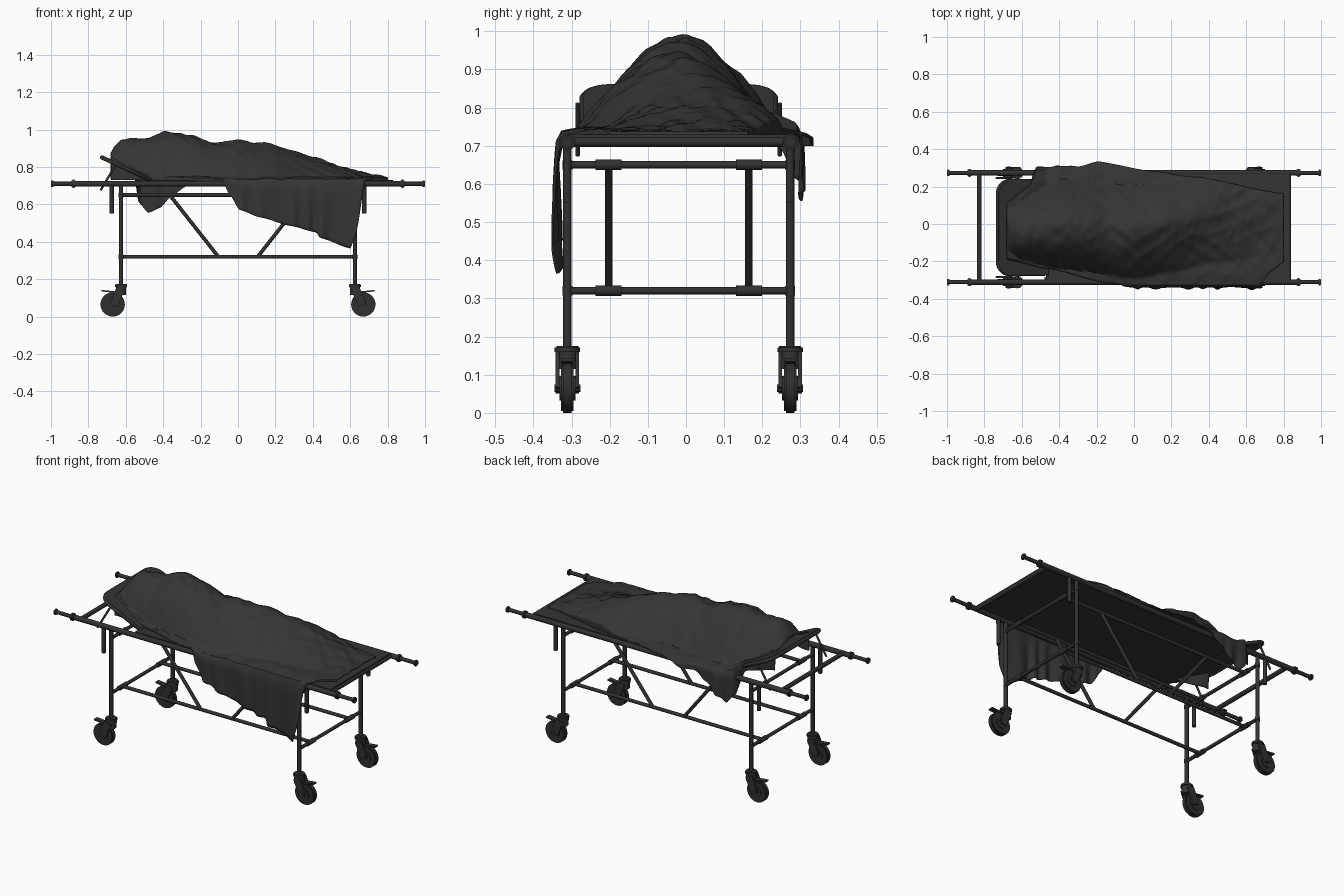
import bpy, bmesh, math
from mathutils import Vector, Matrix, noise

cube = bpy.data.objects.get("Cube")
if cube:
    bpy.data.objects.remove(cube)

parts = []
MID = -0.019         # centre line of the frame
HALF = 0.292         # half the distance between the rails
RAIL_Z = 0.71


def material(name, rgb, rough):
    mat = bpy.data.materials.new(name)
    mat.use_nodes = True
    mat.diffuse_color = (*rgb, 1)
    shader = mat.node_tree.nodes["Principled BSDF"]
    shader.inputs["Base Color"].default_value = (*rgb, 1)
    shader.inputs["Roughness"].default_value = rough
    return mat


steel = material("dark steel", (0.032, 0.031, 0.03), 0.6)
fabric = material("charcoal cloth", (0.035, 0.035, 0.035), 0.9)
rubber = material("dark rubber", (0.028, 0.028, 0.028), 0.8)


def finish(name, bm, mat):
    bmesh.ops.recalc_face_normals(bm, faces=bm.faces)
    mesh = bpy.data.meshes.new(name)
    bm.to_mesh(mesh)
    bm.free()
    mesh.materials.append(mat)
    obj = bpy.data.objects.new(name, mesh)
    bpy.context.collection.objects.link(obj)
    parts.append(obj)
    return obj


def tube(name, a, b, radius, mat=steel, sides=14, bevel=0):
    a, b = Vector(a), Vector(b)
    turn = (b - a).to_track_quat('Z', 'Y').to_matrix().to_4x4()
    bm = bmesh.new()
    bmesh.ops.create_cone(bm, cap_ends=True, segments=sides, radius1=radius, radius2=radius,
                          depth=(b - a).length, matrix=Matrix.Translation((a + b) / 2) @ turn)
    if bevel:
        rims = [e for e in bm.edges if any(len(f.verts) > 4 for f in e.link_faces)]
        bmesh.ops.bevel(bm, geom=rims, offset=bevel, segments=2, affect='EDGES')
    return finish(name, bm, mat)


def box(name, centre, size, mat=steel, tilt=0):
    bm = bmesh.new()
    bmesh.ops.create_cube(bm, size=1, matrix=Matrix.Translation(centre)
                          @ Matrix.Rotation(tilt, 4, 'Y') @ Matrix.Diagonal((*size, 1)))
    return finish(name, bm, mat)


def along(points, x):
    """Smooth interpolation through (position, value) pairs."""
    if x <= points[0][0]:
        return points[0][1]
    for (x0, v0), (x1, v1) in zip(points, points[1:]):
        if x <= x1:
            t = (x - x0) / (x1 - x0)
            t = (t + t * t * (3 - 2 * t)) / 2
            return v0 + (v1 - v0) * t
    return points[-1][1]


# Rails, grips, legs and casters, repeated on both sides and both ends
for side, s in (("right", -1), ("left", 1)):
    y = MID + s * HALF
    tube(side + "_rail", (-0.89, y, RAIL_Z), (0.89, y, RAIL_Z), 0.015)
    for end, e in (("head", -1), ("foot", 1)):
        tag = f"{side}_{end}_"
        x = e * 0.625
        tube(tag + "grip", (e * 0.88, y, RAIL_Z), (e, y, RAIL_Z), 0.011)
        tube(tag + "grip_collar", (e * 0.87, y, RAIL_Z), (e * 0.89, y, RAIL_Z), 0.022, bevel=0.004)
        tube(tag + "grip_knob", (e * 0.985, y, RAIL_Z), (e, y, RAIL_Z), 0.018, bevel=0.004)
        tube(tag + "leg", (x, y, 0.16), (x, y, RAIL_Z), 0.011)
        tube(tag + "folded_post", (e * 0.675, y, 0.55), (e * 0.675, y, RAIL_Z), 0.011)
        for z in (0.32, 0.65):
            tube(tag + "leg_collar", (x, y, z - 0.012), (x, y, z + 0.012), 0.013)
        # Caster
        hub = x + e * 0.045
        tube(tag + "swivel_plate", (x, y, 0.155), (x, y, 0.175), 0.033, bevel=0.004)
        tube(tag + "swivel_housing", (x, y, 0.115), (x, y, 0.158), 0.028)
        tube(tag + "wheel", (hub, y - 0.016, 0.065), (hub, y + 0.016, 0.065), 0.065,
             rubber, sides=32, bevel=0.005)
        tube(tag + "axle", (hub, y - 0.034, 0.065), (hub, y + 0.034, 0.065), 0.01)
        for f in (-1, 1):
            fy = y + f * 0.026
            box(tag + "fork", (x + e * 0.022, fy, 0.105), (0.045, 0.01, 0.1), steel, -e * 0.4)
            tube(tag + "hub_cap", (hub, y + f * 0.014, 0.065), (hub, y + f * 0.021, 0.065), 0.032)
        box(tag + "brake_pedal", (hub + e * 0.025, y, 0.135), (0.07, 0.03, 0.008), steel, -e * 0.1)

# Cross bars at each end
for end, e in (("head", -1), ("foot", 1)):
    tube(end + "_cross_bar", (e * 0.827, MID - HALF, RAIL_Z), (e * 0.827, MID + HALF, RAIL_Z), 0.013)
    for z in (0.32, 0.65):
        tube(end + "_leg_tie", (e * 0.625, MID - HALF, z), (e * 0.625, MID + HALF, z), 0.01)

# Inner long bars with sleeves and diagonal braces
for s in (-1, 1):
    y = MID + s * 0.184
    for z in (0.32, 0.65):
        tube("long_bar", (-0.625, y, z), (0.625, y, z), 0.01)
        for e in (-1, 1):
            tube("bar_sleeve", (e * 0.625, y - 0.034, z), (e * 0.625, y + 0.034, z), 0.014)
    for e in (-1, 1):
        tube("diagonal_brace", (e * 0.105, y, 0.32), (e * 0.365, y, 0.65), 0.01)
    y = MID + s * 0.265
    tube("backrest_strut", (-0.735, y, 0.675), (-0.655, y, 0.81), 0.006)
    tube("backrest_hinge", (-0.47, y, RAIL_Z), (-0.47, MID + s * HALF, RAIL_Z), 0.01)

# Flat bed
box("bed_panel", (0.18, MID, 0.722), (1.3, 2 * HALF - 0.01, 0.014), fabric)

# Tilted backrest: padded panel with rounded head corners and a rim tube
slope = Matrix.Translation((-0.465, MID, 0.728)) @ Matrix.Rotation(math.radians(25), 4, 'Y')
outline = [Vector((0, -0.25, 0))]
for s, start in ((-1, 270), (1, 180)):
    for k in range(9):
        a = math.radians(start - k * 90 / 8)
        outline.append(Vector((-0.22 + 0.07 * math.cos(a), s * 0.18 + 0.07 * math.sin(a), 0)))
outline.append(Vector((0, 0.25, 0)))
bm = bmesh.new()
pad = bm.faces.new([bm.verts.new(slope @ p) for p in outline])
lift = bmesh.ops.extrude_face_region(bm, geom=[pad])
up = slope.to_3x3() @ Vector((0, 0, 0.012))
bmesh.ops.translate(bm, vec=up, verts=[v for v in lift["geom"] if isinstance(v, bmesh.types.BMVert)])
finish("backrest_pad", bm, fabric)
path = bpy.data.curves.new("backrest_rim", 'CURVE')
path.dimensions = '3D'
path.bevel_depth = 0.011
path.bevel_resolution = 2
line = path.splines.new('POLY')
line.points.add(len(outline) - 1)
for point, p in zip(line.points, outline):
    point.co = (*(slope @ p), 1)
line.use_cyclic_u = True
path.materials.append(steel)
bpy.context.collection.objects.link(bpy.data.objects.new("backrest_rim", path))

# Draped sheet: crest height and position, slopes to each side, edges and hems along x
crest = [(-0.68, 0.865), (-0.66, 0.9), (-0.62, 0.935), (-0.55, 0.945), (-0.48, 0.945), (-0.385, 0.98),
         (-0.25, 0.96), (-0.13, 0.92), (0, 0.935), (0.15, 0.92), (0.28, 0.88), (0.4, 0.845),
         (0.55, 0.795), (0.65, 0.765), (0.8, 0.738)]
ridge = [(-0.6, -0.03), (-0.38, 0), (0, -0.03), (0.2, 0.01), (0.4, 0.07), (0.7, 0.03)]
front_width = [(-0.68, 0.11), (-0.6, 0.16), (-0.4, 0.235), (0, 0.26), (0.4, 0.28), (0.8, 0.18)]
back_width = [(-0.68, 0.1), (-0.6, 0.16), (-0.4, 0.24), (0.1, 0.23), (0.5, 0.19), (0.8, 0.15)]
front_power = [(-0.3, 2.2), (0.1, 1.5)]
front = [(-0.7, -0.18), (-0.46, -0.235), (-0.15, -0.31), (0, -0.328), (0.67, -0.328), (0.73, -0.25), (0.8, -0.2)]
back = [(-0.7, 0.1), (-0.56, 0.2), (-0.52, 0.29), (-0.3, 0.3), (-0.19, 0.33), (0.1, 0.28),
        (0.3, 0.25), (0.8, 0.16)]
front_hem = [(-0.08, 0.73), (-0.05, 0.66), (0.01, 0.57), (0.12, 0.53), (0.28, 0.485), (0.42, 0.45),
             (0.44, 0.42), (0.6, 0.365), (0.63, 0.44), (0.68, 0.73)]
back_hem = [(-0.55, 0.735), (-0.53, 0.61), (-0.48, 0.555), (-0.42, 0.58), (-0.35, 0.65), (-0.27, 0.7),
            (-0.19, 0.7), (-0.1, 0.73)]


def crease(x, y):
    """Long wrinkles running diagonally over the cloth."""
    total = 0
    for angle, size, depth in ((0.6, 12, 0.009), (-0.7, 15, 0.008), (1.2, 22, 0.003)):
        u = x * math.cos(angle) + y * math.sin(angle)
        v = y * math.cos(angle) - x * math.sin(angle)
        n = noise.noise((u * size * 0.3, v * size, size))
        total += depth * (1 - 2.5 * abs(n))
    return total


def sheet_point(x, v):
    y0, y1 = along(front, x), along(back, x)
    across = min(max((v - 0.2) / 0.6, 0), 1)
    y = y0 + (y1 - y0) * across
    bed = 0.734 + max(0, -0.47 - x) * 0.5
    base = bed + 0.008 * min(1, max(0, 0.8 - x) * 4)
    base -= max(0, abs(y - MID) - 0.25) * 0.2
    t = y - along(ridge, x)
    if t < 0:
        bump = max(0, 1 - (-t / along(front_width, x)) ** along(front_power, x))
    else:
        bump = max(0, 1 - (t / along(back_width, x)) ** 1.6)
    z = base + max(0, along(crest, x) - base) * bump
    z = max(base - 0.004, z + crease(x, y) * (0.4 + 0.3 * min(1, bump * 2)))
    # Side drops with vertical folds, or a tucked edge lying on the bed
    if v < 0.2 or v > 0.8:
        drop = (0.2 - v) / 0.2 if v < 0.2 else (v - 0.8) / 0.2
        hem = along(front_hem if v < 0.2 else back_hem, x)
        hem = min(hem, bed - 0.004, z - 0.006)
        length = z - hem
        wave = math.sin(x * 55 + 2 * math.sin(x * 17)) + noise.noise((x * 20, drop, 0)) - 0.3
        out = -1 if v < 0.2 else 1
        y += out * (0.012 * math.sin(min(1, drop * 4) * math.pi / 2)
                    + 0.04 * wave * drop * length) * min(1, length * 10)
        z -= length * drop
    return Vector((x, y, z))


cols, rows = 170, 84
bm = bmesh.new()
grid = [[bm.verts.new(sheet_point(-0.68 + 1.48 * i / cols, j / rows)) for j in range(rows + 1)]
        for i in range(cols + 1)]
for i in range(cols):
    for j in range(rows):
        bm.faces.new((grid[i][j], grid[i + 1][j], grid[i + 1][j + 1], grid[i][j + 1]))
sheet = finish("draped_sheet", bm, fabric)
thick = sheet.modifiers.new("cloth_thickness", 'SOLIDIFY')
thick.thickness = 0.004
thick.offset = 0

# Smooth shading with sharp edges kept
bpy.ops.object.select_all(action='DESELECT')
for obj in parts:
    obj.select_set(True)
bpy.context.view_layer.objects.active = sheet
bpy.ops.object.shade_smooth_by_angle(angle=math.radians(40))
